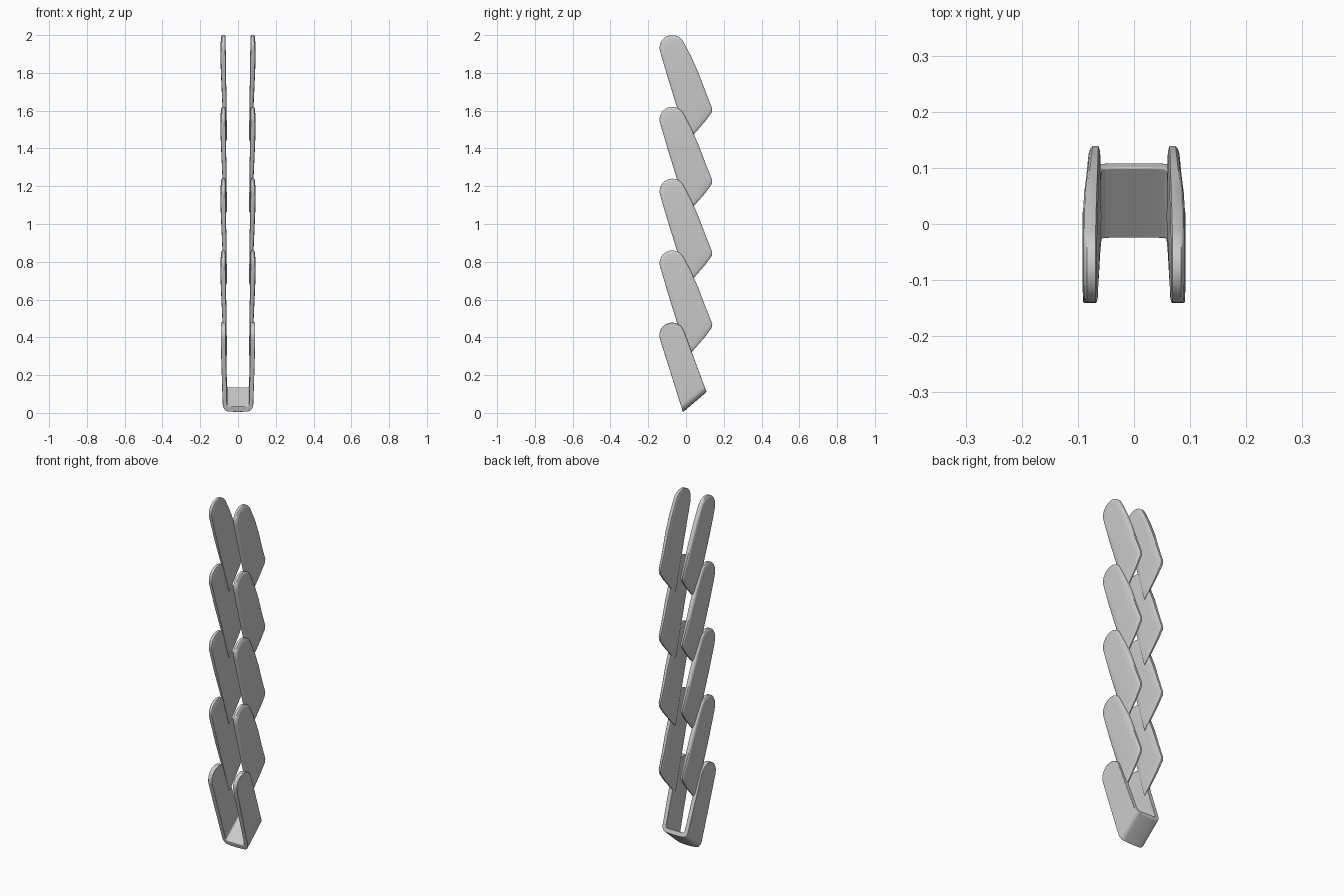
import bpy, bmesh, math
from mathutils import Vector

if "Cube" in bpy.data.objects:
    bpy.data.objects.remove(bpy.data.objects["Cube"])


def finish(bm, name, bevel=0.0):
    bmesh.ops.recalc_face_normals(bm, faces=bm.faces)
    me = bpy.data.meshes.new(name)
    bm.to_mesh(me)
    bm.free()
    for p in me.polygons:
        p.use_smooth = True
    me.set_sharp_from_angle(angle=math.radians(40))
    return me


def place(me, name, z=0.0, bevel=0.0):
    ob = bpy.data.objects.new(name, me)
    bpy.context.collection.objects.link(ob)
    ob.location.z = z
    m = ob.modifiers.new("mirror", 'MIRROR')
    m.use_axis[0] = True
    m.merge_threshold = 0.0005
    if bevel:
        b = ob.modifiers.new("bevel", 'BEVEL')
        b.width = bevel
        b.segments = 3
        b.limit_method = 'ANGLE'
        b.angle_limit = math.radians(50)
    return ob


# leaf-shaped side plate: outline in (y, z), rounded top, pointed bottom
R = 0.067
outline = [(-0.073 + R * math.cos(math.radians(a)), 1.933 + R * math.sin(math.radians(a)))
           for a in range(197, 25, -12)]
outline += [(0.025, 1.892), (0.066, 1.80), (0.104, 1.70), (0.139, 1.612), (0.137, 1.592),
            (0.103, 1.545), (0.04, 1.473), (0.008, 1.44), (-0.05, 1.625), (-0.095, 1.77)]
centre = Vector((0.0, 1.70))


def outer_x(z):
    h = (z - 1.44) / 0.56
    return 0.092 - 0.018 * max(0.0, (0.7 - h) / 0.7)


def inner_x(z):
    return 0.066 - 0.008 * (2.0 - z) / 0.56


bm = bmesh.new()
rings = []
# (inset distance, which face, x shift) from inner middle round the rim to outer middle
for inset, f, dx in [(0.035, inner_x, 0), (0.006, inner_x, 0), (0, inner_x, 0.003),
                     (0, outer_x, -0.008), (0.003, outer_x, -0.004),
                     (0.011, outer_x, -0.0012), (0.035, outer_x, 0)]:
    ring = []
    for y, z in outline:
        p = Vector((y, z))
        d = centre - p
        p += d * min(0.5, inset * 1.6 / d.length)
        ring.append(bm.verts.new((f(p.y) + dx, p.x, p.y)))
    rings.append(ring)
n = len(outline)
for a, b in zip(rings, rings[1:]):
    for i in range(n):
        j = (i + 1) % n
        bm.faces.new((a[i], a[j], b[j], b[i]))
for ring, f in ((rings[0], inner_x), (rings[-1], outer_x)):
    c = bm.verts.new((f(centre.y), centre.x, centre.y))
    for i in range(n):
        bm.faces.new((ring[i], ring[(i + 1) % n], c))
plate = finish(bm, "side_plates")
for k in range(4):
    place(plate, "side_plates_%d" % (k + 1), -0.38 * k)

# bottom link: U-shaped strap with rounded leg tops
bot_f, bot_b = Vector((-0.016, 0.004)), Vector((0.109, 0.111))
C = Vector((-0.074, 0.411))
N, A = Vector((0.953, 0.302)), Vector((-0.302, 0.953))
top_f, top_b = C - R * N, C + R * N


def pair(s):
    return bot_f.lerp(top_f, s), bot_b.lerp(top_b, s)


stations = []  # (outer x, outer pair, inner x, inner pair)
stations.append((0, pair(0), 0, pair(0.075)))
stations.append((0.03, pair(0.002), 0.03, pair(0.075)))
for a in range(0, 91, 15):
    t = math.radians(a)
    stations.append((0.05 + 0.031 * math.sin(t), pair(0.006 + 0.1 * (1 - math.cos(t))),
                     0.050 + 0.008 * math.sin(t), pair(0.077 + 0.035 * (1 - math.cos(t)))))
for s in (0.3, 0.5, 0.75):
    stations.append((0.08 + 0.012 * s, pair(s), 0.058 + 0.007 * s, pair(s)))
for a in range(0, 85, 12):
    t = math.radians(a)
    w, u = R * math.cos(t) * N, R * math.sin(t) * A
    stations.append((0.091, (C - w + u, C + w + u), 0.066, (C - w + u, C + w + u)))

bm = bmesh.new()
prev = None
for ox, (of, ob_), ix, (nf, nb) in stations:
    q = [bm.verts.new((ox, *of)), bm.verts.new((ox, *ob_)),
         bm.verts.new((ix, *nb)), bm.verts.new((ix, *nf))]
    if prev:
        for i in range(4):
            j = (i + 1) % 4
            bm.faces.new((prev[i], prev[j], q[j], q[i]))
    prev = q
bm.faces.new(prev)
place(finish(bm, "bottom_u_link"), "bottom_u_link", bevel=0.004)
